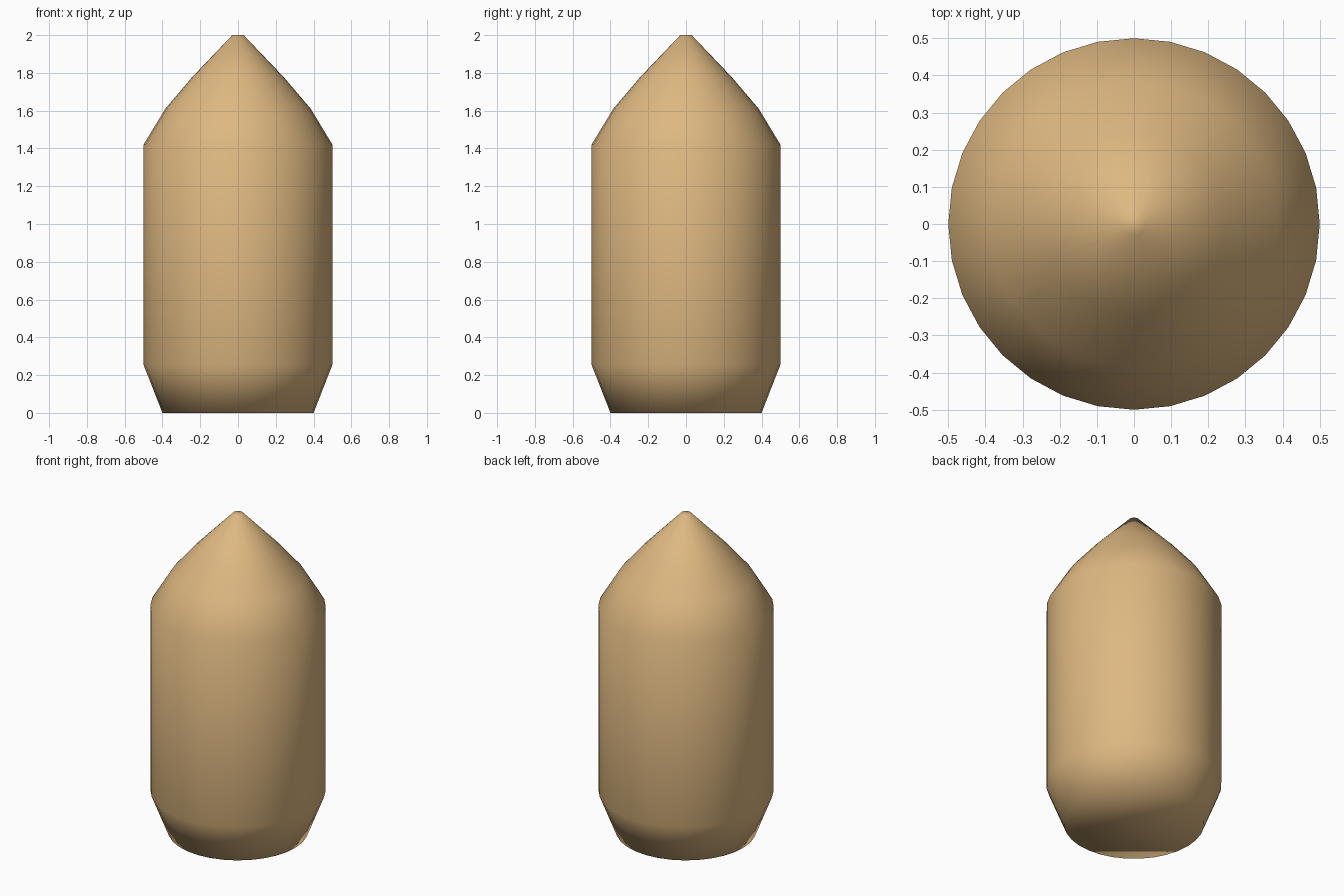
import bpy, bmesh
from math import cos, sin, tau

if "Cube" in bpy.data.objects:
    bpy.data.objects.remove(bpy.data.objects["Cube"])

SIDES = 32
# (radius, height) outline from the tapered base to the blunt tip
PROFILE = [(0.40, 0.0), (0.50, 0.255), (0.50, 1.42),
           (0.385, 1.61), (0.243, 1.777), (0.03, 2.0)]

# Turned pointed body: rings bridged by quads, closed at both ends
bm = bmesh.new()
rings = [[bm.verts.new((r * cos(tau * i / SIDES), r * sin(tau * i / SIDES), z))
          for i in range(SIDES)] for r, z in PROFILE]
for low, high in zip(rings, rings[1:]):
    for i in range(SIDES):
        j = (i + 1) % SIDES
        bm.faces.new((low[i], low[j], high[j], high[i]))
bm.faces.new(rings[0][::-1])
bm.faces.new(rings[-1])

# Smooth shading runs across all edges, including the base
for face in bm.faces:
    face.smooth = True

mesh = bpy.data.meshes.new("pointed_body")
bm.to_mesh(mesh)
bm.free()
body = bpy.data.objects.new("pointed_body", mesh)
bpy.context.collection.objects.link(body)

# Tan colour
tan_mat = bpy.data.materials.new("tan")
tan_mat.diffuse_color = (0.73, 0.48, 0.22, 1)
tan_mat.use_nodes = True
tan_mat.node_tree.nodes["Principled BSDF"].inputs["Base Color"].default_value = tan_mat.diffuse_color
mesh.materials.append(tan_mat)
